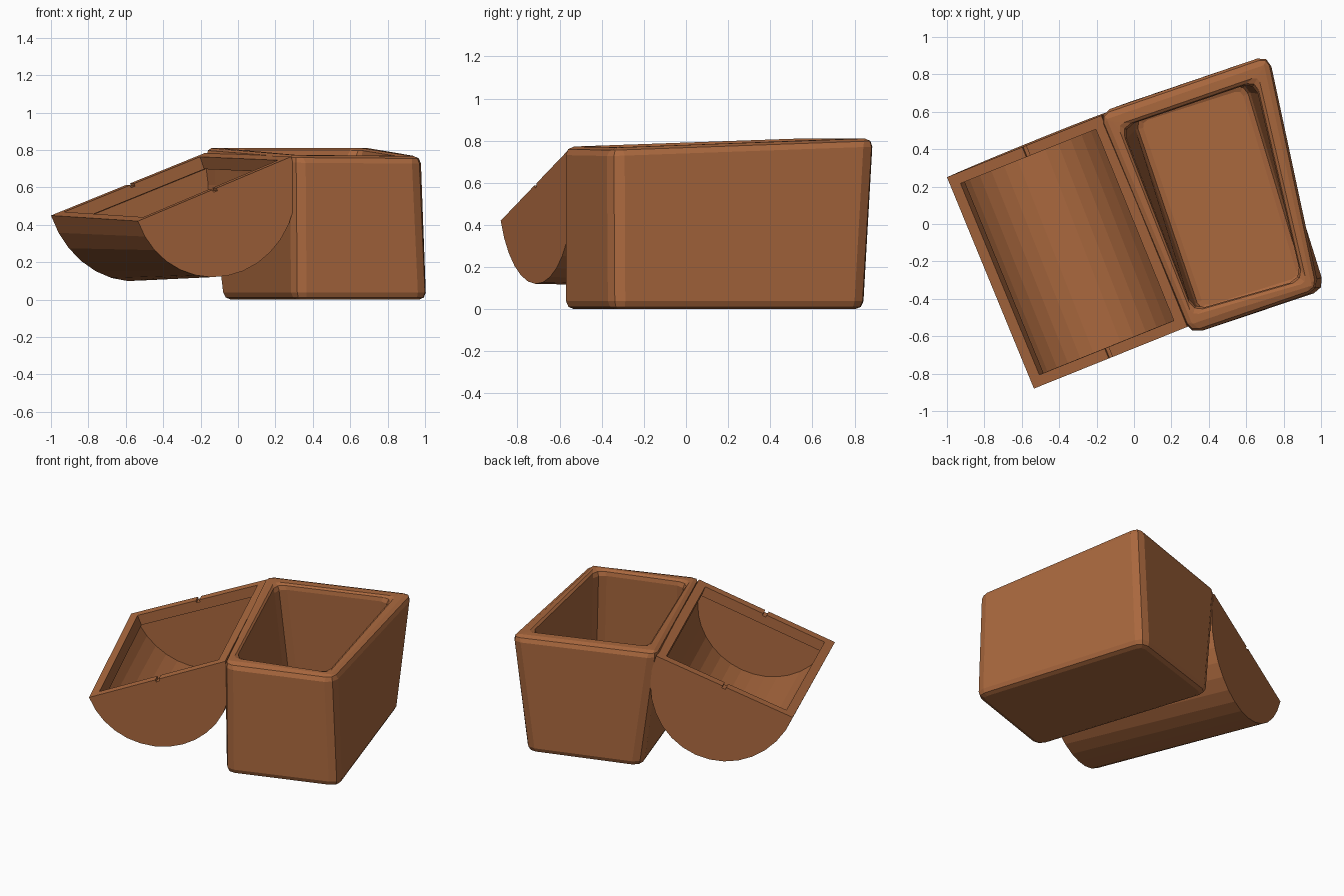
import bpy, bmesh, math
from mathutils import Vector

if "Cube" in bpy.data.objects:
    bpy.data.objects.remove(bpy.data.objects["Cube"])

wood = bpy.data.materials.new("brown_wood")
wood.diffuse_color = (0.40, 0.138, 0.048, 1)
wood.use_nodes = True
wood.node_tree.nodes["Principled BSDF"].inputs["Base Color"].default_value = wood.diffuse_color


def make_object(name, bm):
    bmesh.ops.recalc_face_normals(bm, faces=bm.faces[:])
    mesh = bpy.data.meshes.new(name)
    bm.to_mesh(mesh)
    bm.free()
    obj = bpy.data.objects.new(name, mesh)
    bpy.context.collection.objects.link(obj)
    mesh.materials.append(wood)
    return obj


def ring(bm, points):
    return [bm.verts.new(p) for p in points]


# Chest body: skewed, tapering open box, corners back left, back right, front right, front left
bm = bmesh.new()
rings = [
    ring(bm, [(-0.095, 0.63, 0), (0.64, 0.86, 0), (1.025, -0.35, 0), (0.305, -0.59, 0)]),
    ring(bm, [(-0.195, 0.592, 0.81), (0.725, 0.908, 0.81), (0.99, -0.355, 0.765), (0.30, -0.592, 0.77)]),
    ring(bm, [(-0.065, 0.515, 0.81), (0.65, 0.76, 0.81), (0.895, -0.295, 0.77), (0.315, -0.46, 0.775)]),
    ring(bm, [(-0.01, 0.57, 0.08), (0.60, 0.765, 0.08), (0.925, -0.31, 0.08), (0.35, -0.49, 0.08)]),
]
for a, b in zip(rings, rings[1:]):
    for i in range(4):
        j = (i + 1) % 4
        bm.faces.new((a[i], a[j], b[j], b[i]))
bm.faces.new(rings[0])
bm.faces.new(rings[3])
# Rounded upright corners, then softened rims
uprights = [bm.edges.get((a[i], b[i])) for a, b in (rings[:2], rings[2:]) for i in range(4)]
bmesh.ops.bevel(bm, geom=uprights, offset=0.065, segments=2, profile=0.5, affect="EDGES")
body = make_object("chest_body", bm)
bevel = body.modifiers.new("soft_edges", "BEVEL")
bevel.width = 0.038
bevel.segments = 2
bevel.limit_method = "ANGLE"
bevel.angle_limit = math.radians(62)
bevel.use_clamp_overlap = False

# Opened lid: half-round trough hanging from the hinge side, with a lip round its opening
hinge = [Vector((-0.175, 0.58, 0.785)), Vector((0.285, -0.55, 0.765))]
outer = [Vector((-1.0, 0.25, 0.45)), Vector((-0.535, -0.88, 0.42))]
depth = [0.525, 0.47]
SEGMENTS = 16
LIP, LIP_DEPTH, WALL = 0.058, 0.07, 0.03
along = (hinge[1] - hinge[0]).normalized()
across = (hinge[0] - outer[0]).normalized()
down = along.cross(across).normalized()
if down.z > 0:
    down = -down


def arc(bm, end, inset, start=0.0):
    center = (hinge[end] + outer[end]) / 2 + along * inset * (1 - 2 * end)
    half = (hinge[end] - outer[end]) / 2
    half = half.normalized() * (half.length - inset)
    drop = down * (depth[end] - inset)
    step = (math.pi - 2 * start) / SEGMENTS
    angles = [start + step * k for k in range(SEGMENTS + 1)]
    return ring(bm, [center + half * math.cos(t) + drop * math.sin(t) for t in angles])


def opening(bm, inset, sink):
    points = []
    for end, side in ((0, hinge), (1, hinge), (1, outer), (0, outer)):
        inward = -across if side is hinge else across
        points.append(side[end] + along * inset * (1 - 2 * end) + inward * inset + down * sink)
    return ring(bm, points)


bm = bmesh.new()
shells = [[arc(bm, end, 0) for end in (0, 1)],
          [arc(bm, end, WALL, LIP_DEPTH / 0.45) for end in (0, 1)]]
for back, front in shells:
    for i in range(SEGMENTS):
        bm.faces.new((back[i], back[i + 1], front[i + 1], front[i]))
    bm.faces.new(back)
    bm.faces.new(front)
corners = [[b[0], f[0], f[-1], b[-1]] for b, f in shells]
loops = [corners[0], opening(bm, LIP, 0), opening(bm, LIP, LIP_DEPTH), corners[1]]
for a, b in zip(loops, loops[1:]):
    for i in range(4):
        j = (i + 1) % 4
        bm.faces.new((a[i], a[j], b[j], b[i]))
lid = make_object("chest_lid", bm)

# Small latch notches in the middle of both lid ends
bm = bmesh.new()
for end in (0, 1):
    mid = (hinge[end] + outer[end]) / 2
    loops = []
    for w in (-0.1, 0.1):
        loops.append(ring(bm, [mid + along * w + across * s * 0.012 + down * d
                               for s, d in ((-1, -0.03), (1, -0.03), (1, 0.015), (-1, 0.015))]))
    for i in range(4):
        j = (i + 1) % 4
        bm.faces.new((loops[0][i], loops[0][j], loops[1][j], loops[1][i]))
    bm.faces.new(loops[0])
    bm.faces.new(loops[1])
cutter = make_object("notch_cutter", bm)
cutter.hide_render = True
cutter.hide_viewport = True
cut = lid.modifiers.new("notches", "BOOLEAN")
cut.operation = "DIFFERENCE"
cut.object = cutter
cut.solver = "EXACT"
